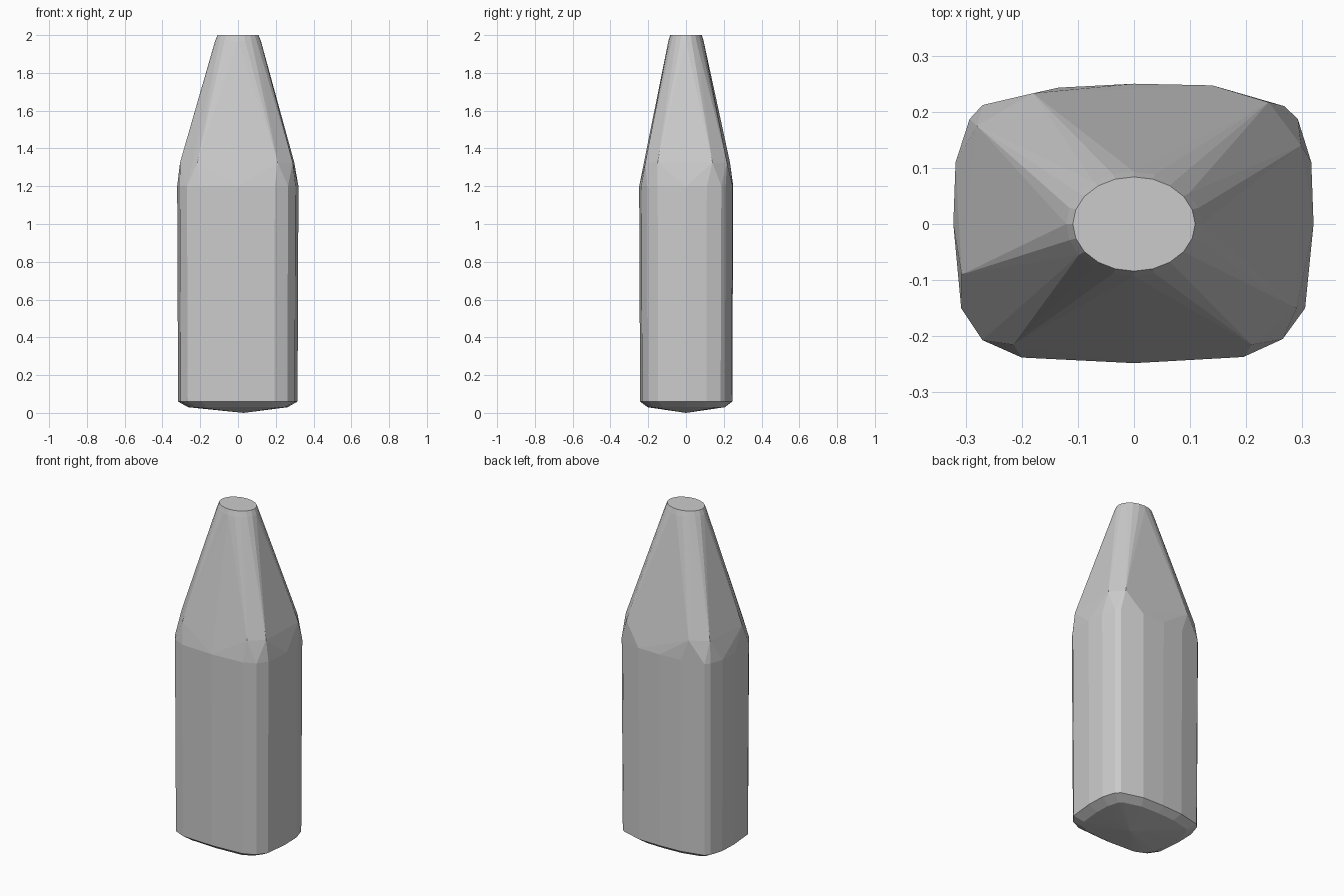
import bpy, bmesh
from math import cos, sin, tau

if "Cube" in bpy.data.objects:
    bpy.data.objects.remove(bpy.data.objects["Cube"], do_unlink=True)

grey = bpy.data.materials.new("light grey")
grey.use_nodes = True
grey.diffuse_color = (0.6, 0.6, 0.6, 1)
grey.node_tree.nodes["Principled BSDF"].inputs["Base Color"].default_value = (0.6, 0.6, 0.6, 1)

# Rounded-rectangle outline of the body, counter-clockwise
outline = [(0.32, 0), (0.316, 0.11), (0.292, 0.187), (0.268, 0.21), (0.14, 0.247),
           (0, 0.25), (-0.135, 0.243), (-0.27, 0.212), (-0.293, 0.187), (-0.318, 0.11),
           (-0.322, 0), (-0.308, -0.15), (-0.27, -0.207), (-0.2, -0.238),
           (0, -0.248), (0.195, -0.237), (0.265, -0.205), (0.305, -0.15)]

# Uneven corners where the shoulder meets the tapered neck
shoulder = [(0.21, -0.215), (-0.215, -0.215), (-0.307, -0.09), (-0.28, 0.175),
            (-0.18, 0.233), (0.24, 0.217), (0.298, 0.14), (0.29, -0.15)]


def ring(scale_x, scale_y, z):
    return [(x * scale_x, y * scale_y, z) for x, y in outline]


def ellipse(rx, ry, z, count=20):
    return [(rx * cos(tau * i / count), ry * sin(tau * i / count), z) for i in range(count)]


# Convex bottle: pointed base, bevelled foot, straight body, shoulder, oval mouth
points = [(0.03, 0, 0)]
points += ring(0.82, 0.82, 0.03) + ring(0.985, 0.98, 0.06)
points += ring(1, 1, 1.2)
points += [(x, y, 1.325) for x, y in shoulder]
points += ellipse(0.121, 0.093, 1.97) + ellipse(0.109, 0.084, 2)

bm = bmesh.new()
for p in points:
    bm.verts.new(p)
bmesh.ops.convex_hull(bm, input=bm.verts[:])
bmesh.ops.delete(bm, geom=[v for v in bm.verts if not v.link_faces], context="VERTS")
bmesh.ops.dissolve_limit(bm, angle_limit=0.01, verts=bm.verts[:], edges=bm.edges[:])
bmesh.ops.recalc_face_normals(bm, faces=bm.faces[:])

mesh = bpy.data.meshes.new("bottle")
bm.to_mesh(mesh)
bm.free()
mesh.materials.append(grey)
bottle = bpy.data.objects.new("bottle", mesh)
bpy.context.collection.objects.link(bottle)
